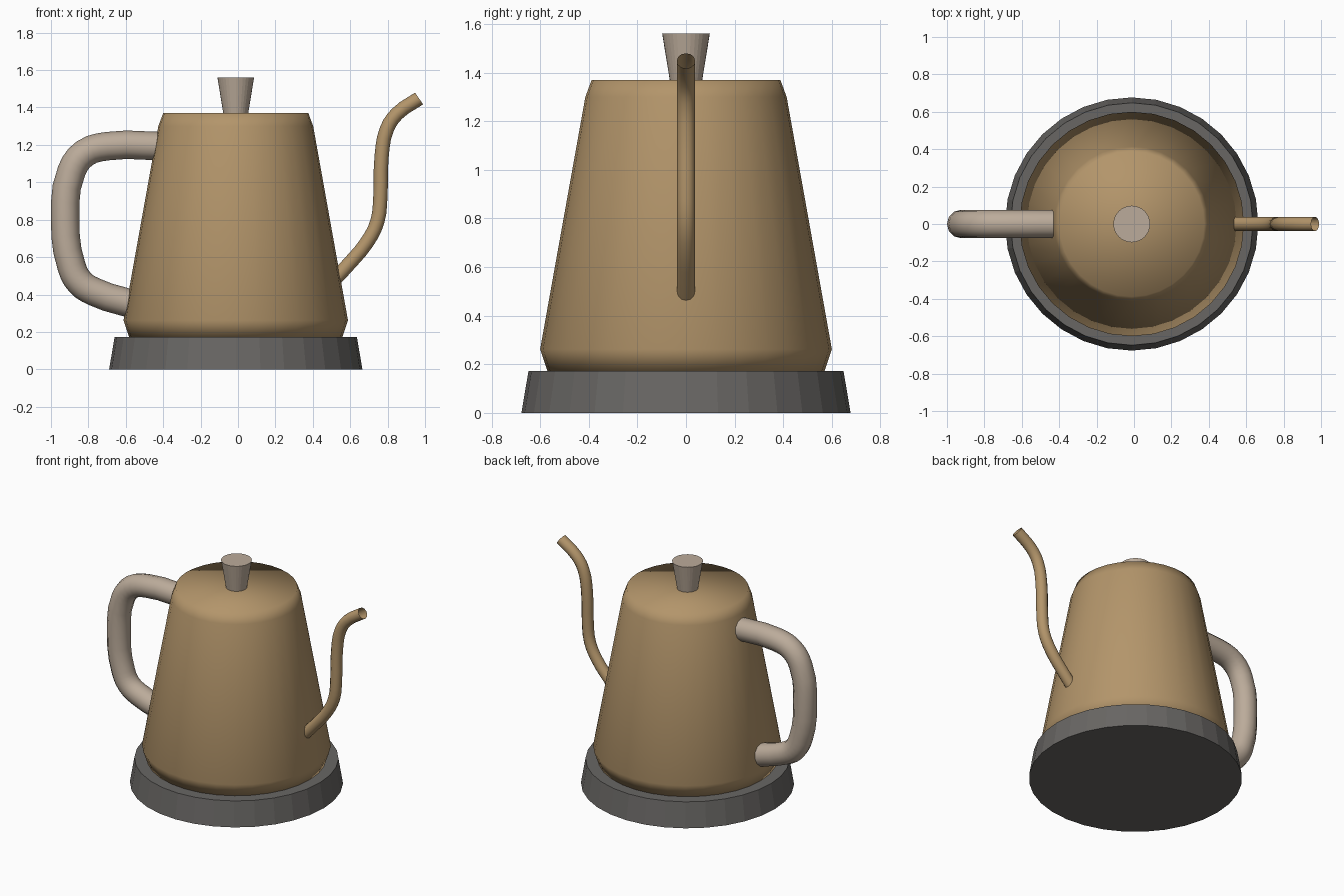
import bpy
import bmesh
from math import cos, sin, tau

cube = bpy.data.objects.get("Cube")
if cube:
    bpy.data.objects.remove(cube, do_unlink=True)

CENTRE_X = -0.012
SIDES = 32


def material(name, rgb):
    mat = bpy.data.materials.new(name)
    mat.use_nodes = True
    colour = (*rgb, 1.0)
    mat.diffuse_color = colour
    bsdf = next(n for n in mat.node_tree.nodes if n.type == "BSDF_PRINCIPLED")
    bsdf.inputs["Base Color"].default_value = colour
    return mat


brass = material("warm brass", (0.45, 0.30, 0.145))
beige = material("pale beige", (0.50, 0.41, 0.325))
grey = material("dark grey", (0.14, 0.134, 0.127))


def add_object(name, mesh, mat):
    obj = bpy.data.objects.new(name, mesh)
    mesh.materials.clear()
    mesh.materials.append(mat)
    bpy.context.collection.objects.link(obj)
    return obj


def lathe(name, profile, mat, smooth):
    """Closed solid of revolution from (radius, height) pairs, bottom to top."""
    bm = bmesh.new()
    rings = [[bm.verts.new((CENTRE_X + r * cos(tau * i / SIDES),
                            r * sin(tau * i / SIDES), z))
              for i in range(SIDES)] for r, z in profile]
    for low, high in zip(rings, rings[1:]):
        for i in range(SIDES):
            j = (i + 1) % SIDES
            bm.faces.new((low[i], low[j], high[j], high[i]))
    bm.faces.new(rings[0][::-1])
    bm.faces.new(rings[-1])
    for face in bm.faces:
        face.smooth = smooth
    mesh = bpy.data.meshes.new(name)
    bm.to_mesh(mesh)
    bm.free()
    return add_object(name, mesh, mat)


def tube(name, path, radius, mat, steps):
    """Open round pipe along a smooth (x, z) path in the middle plane."""
    curve = bpy.data.curves.new(name + "_path", "CURVE")
    curve.dimensions = "3D"
    curve.resolution_u = steps
    curve.bevel_depth = radius
    curve.bevel_resolution = 4
    spline = curve.splines.new("BEZIER")
    spline.bezier_points.add(len(path) - 1)
    for point, (x, z) in zip(spline.bezier_points, path):
        point.co = (x, 0, z)
        point.handle_left_type = point.handle_right_type = "AUTO"
    helper = bpy.data.objects.new(name + "_path", curve)
    bpy.context.collection.objects.link(helper)
    graph = bpy.context.evaluated_depsgraph_get()
    mesh = bpy.data.meshes.new_from_object(helper.evaluated_get(graph))
    bpy.data.objects.remove(helper, do_unlink=True)
    mesh.name = name
    for face in mesh.polygons:
        face.use_smooth = True
    return add_object(name, mesh, mat)


# Heating base
lathe("base", [(0.677, 0), (0.648, 0.172)], grey, False)

# Tapered body with chamfered foot and shoulder
lathe("body", [(0.57, 0.172), (0.6, 0.262), (0.414, 1.3), (0.388, 1.37)],
      brass, True)

# Lid knob, wider at the top
lathe("lid_knob", [(0.066, 1.365), (0.098, 1.56)], beige, False)

# Side handle, ends buried in the body
tube("handle", [(-0.40, 1.193), (-0.70, 1.193), (-0.82, 1.155), (-0.89, 1.06),
                (-0.924, 0.8), (-0.89, 0.55), (-0.845, 0.465), (-0.77, 0.415),
                (-0.55, 0.345)], 0.076, beige, 3)

# Gooseneck spout, open at the tip
tube("spout", [(0.50, 0.463), (0.59, 0.56), (0.69, 0.68), (0.745, 0.79),
               (0.761, 0.92), (0.768, 1.14), (0.796, 1.285), (0.85, 1.366),
               (0.968, 1.448)], 0.038, brass, 3)
